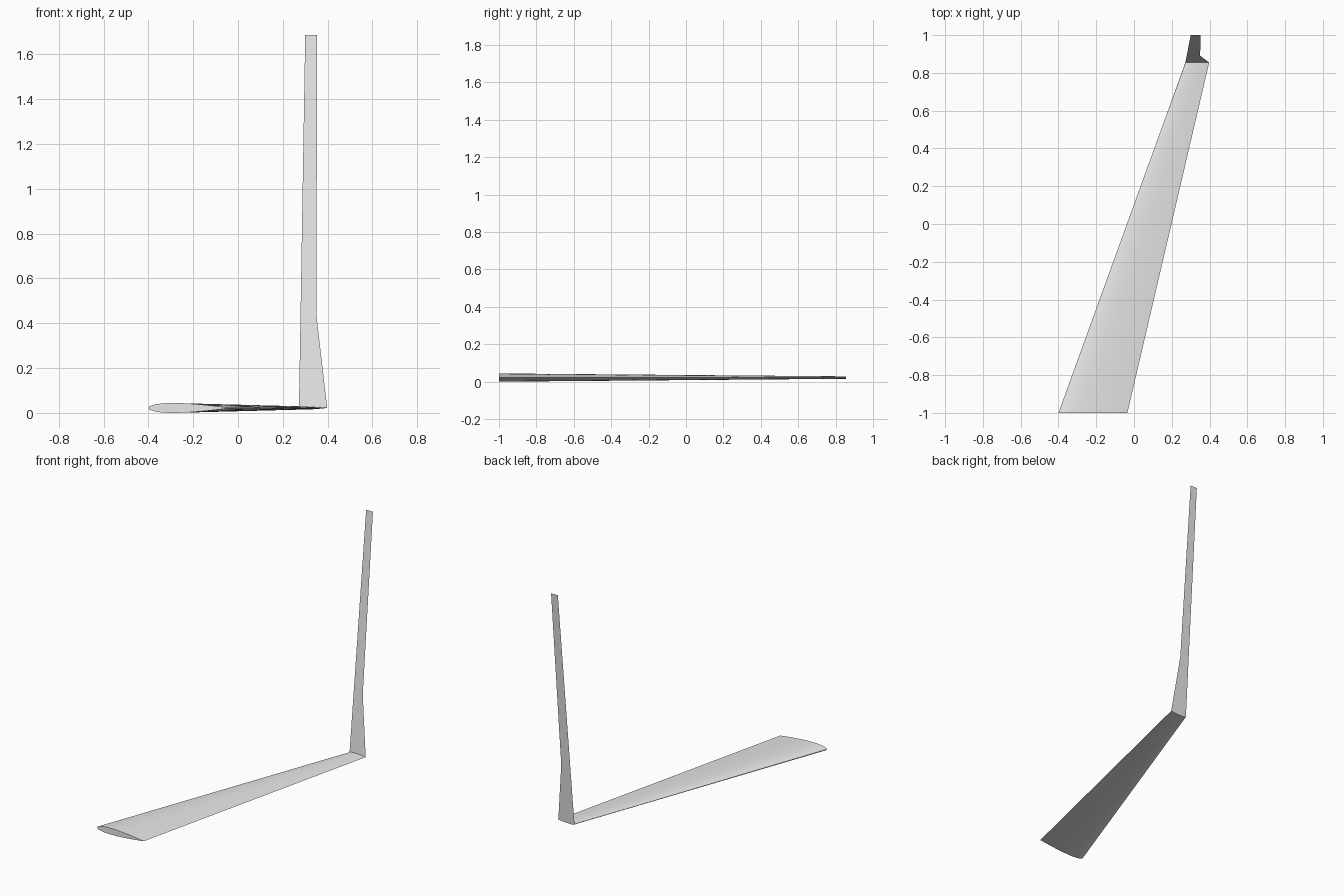
import bpy, bmesh, math

cube = bpy.data.objects.get("Cube")
if cube:
    bpy.data.objects.remove(cube, do_unlink=True)

grey = bpy.data.materials.new("light_grey")
grey.use_nodes = True
grey.diffuse_color = (0.8, 0.8, 0.8, 1)
grey.node_tree.nodes["Principled BSDF"].inputs["Base Color"].default_value = (0.8, 0.8, 0.8, 1)

MID_Z = 0.022      # height of the chord plane
STEPS = 16         # points along each side of the aerofoil


def make_object(name, bm):
    mesh = bpy.data.meshes.new(name)
    bm.to_mesh(mesh)
    bm.free()
    mesh.materials.append(grey)
    obj = bpy.data.objects.new(name, mesh)
    bpy.context.collection.objects.link(obj)
    return obj


def half_thickness(t):
    """Symmetric aerofoil, closed at the trailing edge, peak value 0.5."""
    return 5 * (0.2969 * math.sqrt(t) - 0.126 * t - 0.3516 * t**2
                + 0.2843 * t**3 - 0.1036 * t**4)


def aerofoil(bm, y, lead, trail, thick):
    """Ring of vertices: trailing edge, over the top, back underneath."""
    ring = []
    for i in range(2 * STEPS):
        t = (1 + math.cos(math.pi * i / STEPS)) / 2
        side = 1 if i < STEPS else -1
        z = MID_Z + side * thick * half_thickness(t)
        ring.append(bm.verts.new((lead + (trail - lead) * t, y, z)))
    return ring


# Tapered, swept wing with closed ends
bm = bmesh.new()
root = aerofoil(bm, -1.0, -0.40, -0.035, 0.044)
tip = aerofoil(bm, 0.855, 0.272, 0.398, 0.013)
for i in range(len(root)):
    j = (i + 1) % len(root)
    bm.faces.new((root[i], root[j], tip[j], tip[i]))
bm.faces.new(root)
bm.faces.new(tip[::-1])
bmesh.ops.recalc_face_normals(bm, faces=bm.faces)
wing = make_object("wing", bm)
bpy.ops.object.select_all(action="DESELECT")
wing.select_set(True)
bpy.context.view_layer.objects.active = wing
bpy.ops.object.shade_smooth_by_angle(angle=math.radians(30))

# Upright winglet: a thin sheet leaning outward, with a kinked rear edge
bm = bmesh.new()
sections = [(0.272, 0.398, MID_Z), (0.279, 0.35, 0.435), (0.30, 0.353, 1.686)]
rows = []
for left, right, z in sections:
    y = 0.855 + 0.145 * (z - MID_Z) / (1.686 - MID_Z)
    rows.append([bm.verts.new((x, y, z)) for x in (left, right)])
for low, high in zip(rows, rows[1:]):
    bm.faces.new((low[0], low[1], high[1], high[0]))
make_object("winglet", bm)
